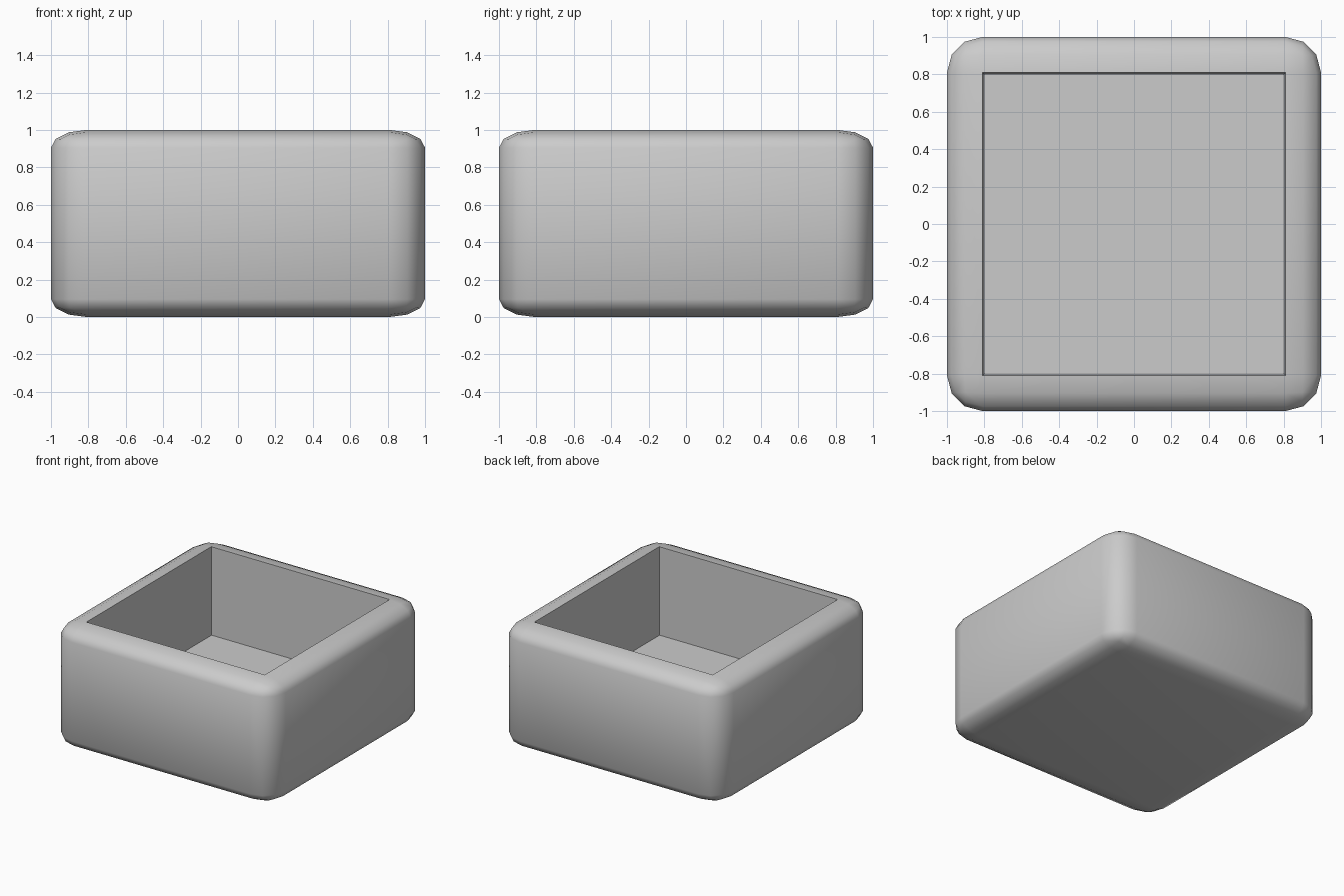
import bpy
import bmesh
import math

if "Cube" in bpy.data.objects:
    bpy.data.objects.remove(bpy.data.objects["Cube"])

BEVEL = 0.19      # rounding of the full cube, halved in height by the squash
FLOOR_Z = 0.28    # height of the inside floor
FLOOR_HALF = 0.80 # the walls taper in slightly from the 0.81 opening

# Rounded cube, squashed to half height and stood on the ground
bm = bmesh.new()
bmesh.ops.create_cube(bm, size=2)
bmesh.ops.bevel(bm, geom=bm.edges[:], offset=BEVEL, offset_type='OFFSET',
                segments=3, profile=0.5, affect='EDGES')
for v in bm.verts:
    v.co.z = v.co.z * 0.5 + 0.5

# Hollow: push the flat top face down to become the floor
bm.normal_update()
top = max(bm.faces, key=lambda f: f.calc_center_median().z * 10 + f.calc_area())
bmesh.ops.inset_individual(bm, faces=[top], thickness=0.01, depth=0)
for v in top.verts:
    v.co = (math.copysign(FLOOR_HALF, v.co.x), math.copysign(FLOOR_HALF, v.co.y), FLOOR_Z)
bmesh.ops.recalc_face_normals(bm, faces=bm.faces[:])

mesh = bpy.data.meshes.new("open_box")
bm.to_mesh(mesh)
bm.free()
box = bpy.data.objects.new("open_box", mesh)
bpy.context.collection.objects.link(box)

# Smooth rounding, crisp rim and inner corners
bpy.context.view_layer.objects.active = box
box.select_set(True)
bpy.ops.object.shade_smooth_by_angle(angle=math.radians(50))
